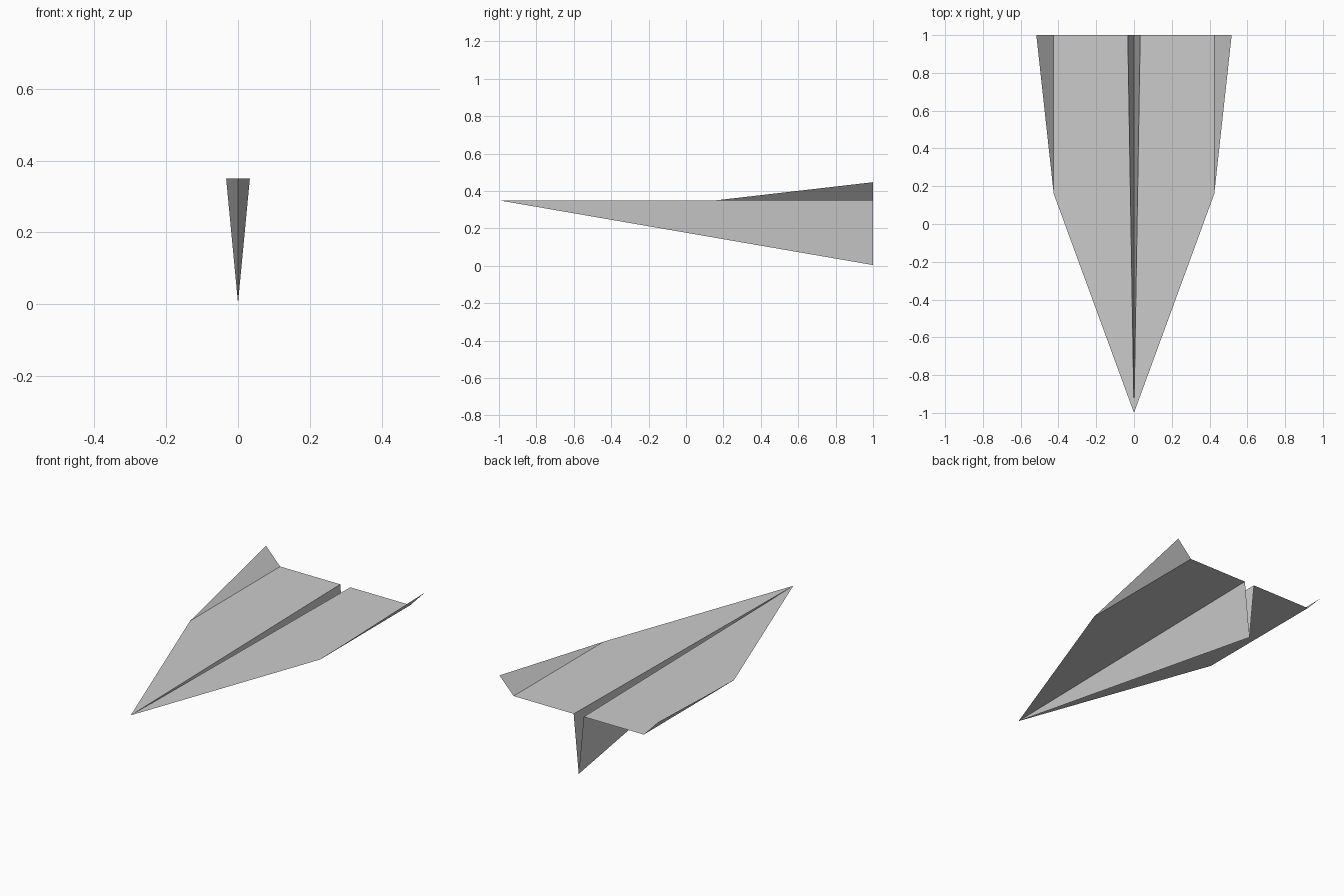
import bpy

cube = bpy.data.objects.get("Cube")
if cube:
    bpy.data.objects.remove(cube, do_unlink=True)

# One plain paper colour
GREY = (0.6, 0.6, 0.6, 1.0)
paper = bpy.data.materials.new("grey paper")
paper.use_nodes = True
paper.diffuse_color = GREY
paper.node_tree.nodes["Principled BSDF"].inputs["Base Color"].default_value = GREY

# Fold points of the left half of the sheet
WING_Z = 0.35
nose = (0, -1, WING_Z)
keel_bottom = (0, 1, 0.004)
keel_top = (0.033, 1, WING_Z)
fold_front = (0.425, 0.16, WING_Z)
fold_back = (0.425, 1, WING_Z)
winglet_tip = (0.517, 1, 0.447)


def folded_panel(name, corners):
    """One flat paper panel, mirrored to the other side."""
    mesh = bpy.data.meshes.new(name)
    mesh.from_pydata(corners, [], [range(len(corners))])
    mesh.materials.append(paper)
    panel = bpy.data.objects.new(name, mesh)
    bpy.context.collection.objects.link(panel)
    mirror = panel.modifiers.new("Mirror", "MIRROR")
    mirror.use_axis[0] = True
    return panel


# V-shaped keel, flat wings and raised wing tips
folded_panel("keel", [nose, keel_bottom, keel_top])
folded_panel("wings", [nose, keel_top, fold_back, fold_front][::-1]).data.flip_normals()
folded_panel("winglets", [fold_front, winglet_tip, fold_back])
